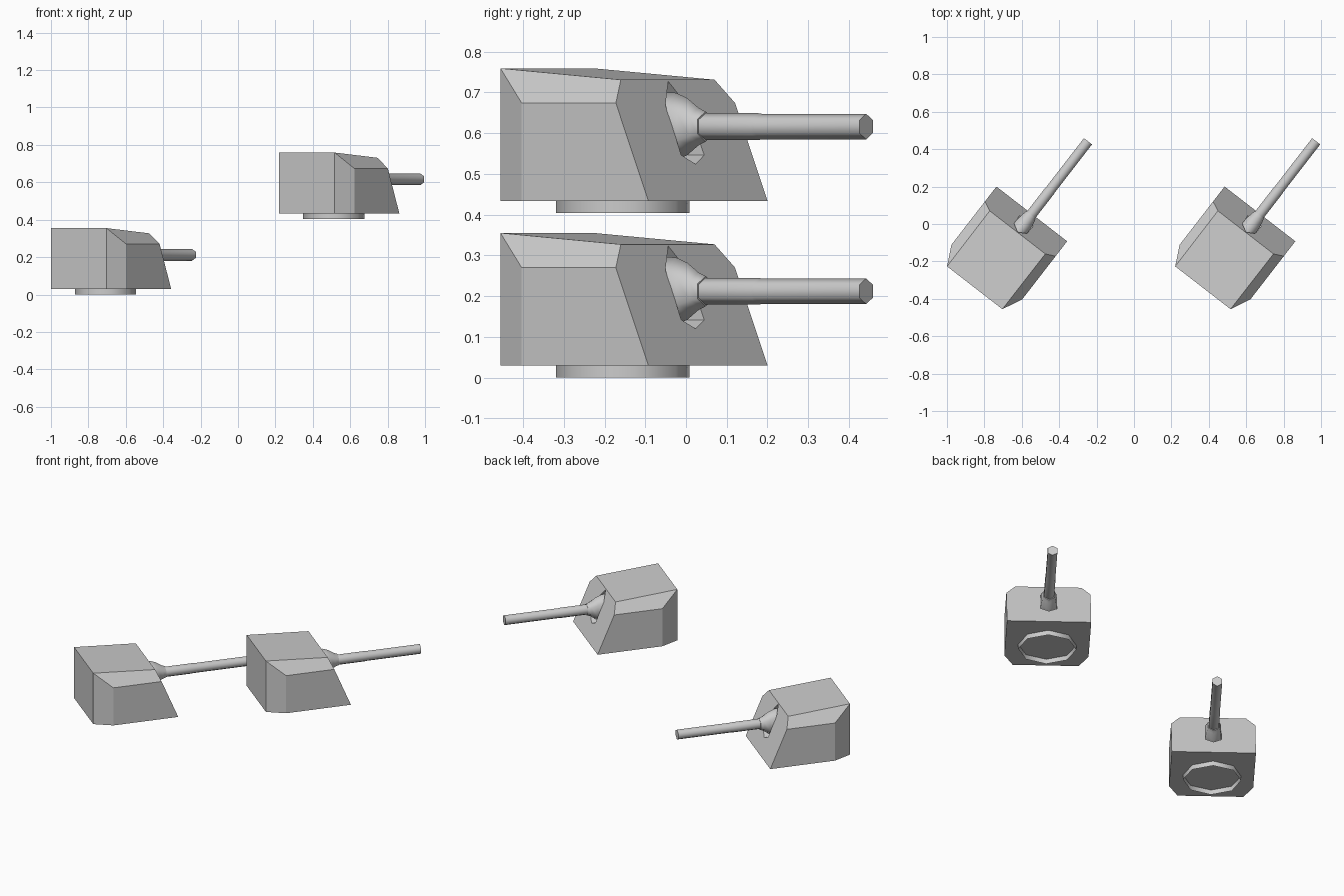
import bpy, bmesh, math
from mathutils import Matrix

if "Cube" in bpy.data.objects:
    bpy.data.objects.remove(bpy.data.objects["Cube"])

ANGLE = math.atan2(0.791, 0.612) - math.pi / 2   # heading: local +y is the gun direction
SITES = [(-0.708, -0.155, 0.0), (0.512, -0.155, 0.404)]
GUN_Z = 0.212


def finish(name, bm, site):
    bmesh.ops.recalc_face_normals(bm, faces=bm.faces)
    me = bpy.data.meshes.new(name)
    bm.to_mesh(me)
    bm.free()
    ob = bpy.data.objects.new(name, me)
    bpy.context.collection.objects.link(ob)
    ob.matrix_world = Matrix.Translation(site) @ Matrix.Rotation(ANGLE, 4, 'Z')
    return ob


def loft(name, rings, site, cap_start=True, cap_end=True):
    """Join rings of points with smooth quads, flat caps."""
    bm = bmesh.new()
    loops = [[bm.verts.new(p) for p in ring] for ring in rings]
    n = len(loops[0])
    for a, b in zip(loops, loops[1:]):
        for i in range(n):
            j = (i + 1) % n
            bm.faces.new((a[i], a[j], b[j], b[i])).smooth = True
    if cap_start:
        bm.faces.new(loops[0])
    if cap_end:
        bm.faces.new(loops[-1])
    return finish(name, bm, site)


def gun_ring(y, rx, rz):
    """Hexagon around the gun axis with a corner on top."""
    return [(rx * math.sin(i * math.pi / 3), y, GUN_Z + rz * math.cos(i * math.pi / 3))
            for i in range(6)]


def front(z):
    """Y of the sloping front plate at height z."""
    return 0.264 - 0.42 * (z - 0.03)


def housing(site):
    half = dict(A=(0.187, -0.235, 0.355), B=(0.188, front(0.327), 0.327),
                C=(0.239, -0.129, 0.27), D=(0.239, front(0.27), 0.27),
                E=(0.239, -0.129, 0.03), F=(0.239, front(0.03), 0.03),
                G=(0.187, -0.235, 0.03))
    bm = bmesh.new()
    v = {}
    for k, (x, y, z) in half.items():
        v[k] = bm.verts.new((x, y, z))
        v[k.lower()] = bm.verts.new((-x, y, z))
    # side plate, shoulder and rear corner on both sides
    for f in ("CDFE", "ABDC", "ACEG"):
        for s in (f, f.lower()):
            bm.faces.new([v[c] for c in s])
    # roof, rear, floor, front
    for f in ("ABba", "AGga", "GEFfeg", "BDFfdb"):
        bm.faces.new([v[c] for c in f])
    return finish("turret_housing", bm, site)


for site in SITES:
    body = housing(site)

    # gun port cut into the front plate
    port = [(0, 0.323), (0.043, 0.265), (0.046, 0.142),
            (0, 0.12), (-0.046, 0.142), (-0.043, 0.265)]
    cutter = loft("gun_port_cutter", [[(x, y, z) for x, z in port] for y in (0.09, 0.4)], site)
    for p in cutter.data.polygons:
        p.use_smooth = False
    cutter.hide_render = True
    cutter.hide_set(True)
    cut = body.modifiers.new("gun_port", 'BOOLEAN')
    cut.operation = 'DIFFERENCE'
    cut.solver = 'EXACT'
    cut.object = cutter

    # flared sleeve in the port
    loft("gun_mantlet", [gun_ring(*r) for r in (
        (0.10, 0.050, 0.085), (0.165, 0.052, 0.083), (0.20, 0.050, 0.070),
        (0.235, 0.043, 0.046), (0.257, 0.037, 0.037))], site)

    # barrel
    loft("gun_barrel", [gun_ring(*r) for r in (
        (0.24, 0.033, 0.033), (0.42, 0.033, 0.033),
        (0.43, 0.0315, 0.0315), (0.755, 0.0315, 0.0315))], site)

    # open octagonal base ring
    loft("base_ring", [[(0.165 * math.cos(i * math.pi / 4), 0.165 * math.sin(i * math.pi / 4), z)
                        for i in range(8)] for z in (0.0, 0.03)], site, False, False)
